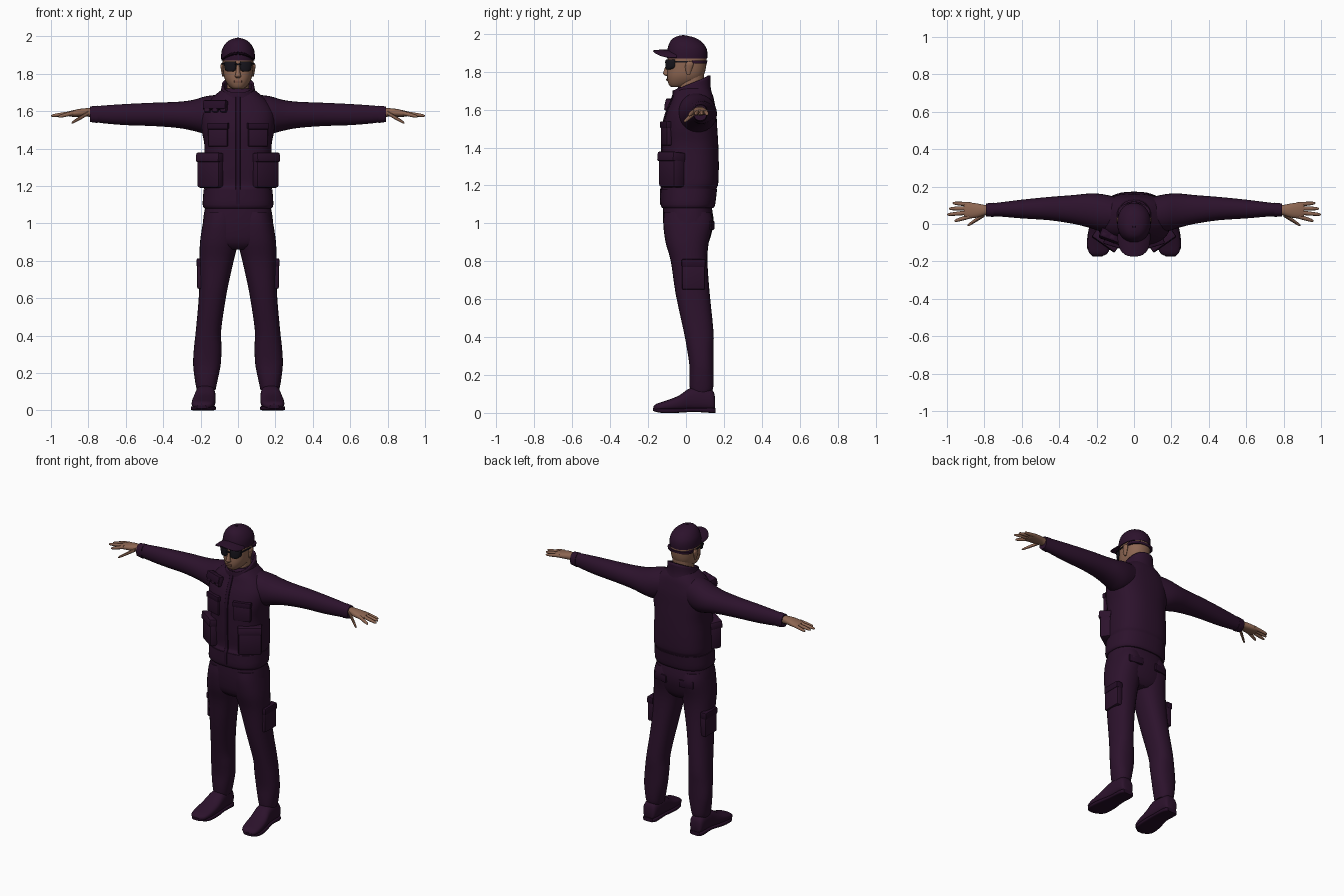
import bpy, bmesh, math
from mathutils import Matrix, Vector

if "Cube" in bpy.data.objects:
    bpy.data.objects.remove(bpy.data.objects["Cube"])

CM = 0.01
AXES = {"x": (0, 1, 2), "y": (1, 0, 2), "z": (2, 0, 1)}
parts = []


def material(name, colour):
    m = bpy.data.materials.new(name)
    m.use_nodes = True
    m.diffuse_color = (*colour, 1)
    bsdf = m.node_tree.nodes["Principled BSDF"]
    bsdf.inputs["Base Color"].default_value = (*colour, 1)
    bsdf.inputs["Roughness"].default_value = 0.8
    return m


CLOTH = material("dark plum cloth", (0.025, 0.006, 0.025))
TRIM = material("darker plum trim", (0.018, 0.004, 0.019))
SKIN = material("brown skin", (0.27, 0.135, 0.085))
LIPS = material("lip brown", (0.19, 0.08, 0.055))
LENS = material("black lens", (0.008, 0.007, 0.011))


def finish(name, bm, mat):
    bmesh.ops.recalc_face_normals(bm, faces=bm.faces)
    mesh = bpy.data.meshes.new(name)
    bm.to_mesh(mesh)
    bm.free()
    mesh.materials.append(mat)
    ob = bpy.data.objects.new(name, mesh)
    bpy.context.collection.objects.link(ob)
    parts.append(ob)
    return ob


def resample(rings, steps):
    """Catmull-Rom pass through the given rings."""
    out = []
    for i in range(len(rings) - 1):
        a, b, c, d = (rings[min(max(j, 0), len(rings) - 1)] for j in range(i - 1, i + 3))
        for s in range(steps):
            t = s / steps
            out.append([q + t / 2 * (r - p + t * (2 * p - 5 * q + 4 * r - w + t * (3 * q - p - 3 * r + w)))
                        for p, q, r, w in zip(a, b, c, d)])
    return out + [rings[-1]]


def loft(name, rings, mat, axis="z", side=1, power=2.3, sides=28, steps=3, caps=True, warp=None):
    """Skin rounded sections (position, low, high, low, high), in centimetres."""
    k, u, v = AXES[axis]
    bm = bmesh.new()
    loops = []
    for pos, u0, u1, v0, v1 in resample(rings, steps):
        loop = []
        for i in range(sides):
            a = math.tau * i / sides
            c, s = (math.copysign(abs(f) ** (2 / power), f) for f in (math.cos(a), math.sin(a)))
            p = Vector((0, 0, 0))
            p[k] = pos
            p[u] = (u0 + u1) / 2 + c * (u1 - u0) / 2
            p[v] = (v0 + v1) / 2 + s * (v1 - v0) / 2
            if warp:
                p = Vector(warp(*p))
            p.x *= side
            loop.append(bm.verts.new(p * CM))
        loops.append(loop)
    for a, b in zip(loops, loops[1:]):
        for i in range(sides):
            j = (i + 1) % sides
            bm.faces.new((a[i], a[j], b[j], b[i]))
    if caps:
        bm.faces.new(loops[0])
        bm.faces.new(loops[-1])
    return finish(name, bm, mat)


def even(rings):
    """Expand (z, half width, back and front) to full symmetric sections."""
    return [(z, -w, w, y0, y1) for z, w, y0, y1 in rings]


def block(name, centre, size, mat, turn=0, tilt=0, side=1, bevel=0.8):
    """Soft-edged box; turn is about z, tilt about x."""
    bm = bmesh.new()
    bmesh.ops.create_cube(bm, size=1)
    rot = Matrix.Rotation(math.radians(turn), 4, "Z") @ Matrix.Rotation(math.radians(tilt), 4, "X")
    bmesh.ops.transform(bm, verts=bm.verts, matrix=Matrix.Scale(CM, 4) @ Matrix.Translation(centre) @ rot
                        @ Matrix.Diagonal((*size, 1)))
    bmesh.ops.bevel(bm, geom=bm.edges[:], offset=bevel * CM, segments=2, affect="EDGES", profile=0.5)
    bmesh.ops.scale(bm, verts=bm.verts, vec=(side, 1, 1))
    return finish(name, bm, mat)


# Jacket body, zip placket and waistband
torso = even([(108, 17.5, -12, 14), (110, 18.5, -13, 15), (118, 18, -13, 16), (121, 18.5, -12, 17),
              (131, 18.3, -12.5, 17.3), (142, 18, -12.5, 17), (150, 19.5, -12.3, 16.5), (158, 20, -10.5, 16),
              (164, 17, -8, 15), (168, 13, -6.5, 14), (172, 8, -4, 12)])
loft("jacket_body", torso, CLOTH, power=2.5, sides=40)
loft("zip_placket", [(z, -1.3, 1.3, y0 - 0.6, y0 + 3) for z, _, _, y0, _ in torso[1:-1]], TRIM, power=6, sides=12)
loft("waistband", [(z, x0 - 0.4, x1 + 0.4, y0 - 0.4, y1 + 0.4) for z, x0, x1, y0, y1 in torso[:3]],
     CLOTH, power=2.5, sides=40)

# Stand-up collar, higher at the back
collar = loft("collar", even([(167, 11.5, -7, 14), (170, 9.5, -7, 13), (174, 8.6, -7, 13)]), CLOTH, caps=False,
              warp=lambda x, y, z: (x, y, z + 0.4 * (y - 3) * (z - 166) / 8))
wall = collar.modifiers.new("thickness", "SOLIDIFY")
wall.thickness = 0.012

# Trouser seat
loft("trouser_seat", even([(86, 8, -7, 9), (90, 18, -10.5, 12), (100, 18.8, -12, 14.5), (109, 17.5, -12, 13.5)]),
     CLOTH, power=2.5)

for side, word in ((1, "left"), (-1, "right")):
    # Sleeve with cuff
    loft(word + "_sleeve", [(8, -4, 14, 150, 169), (17, -4, 16, 148, 168), (24, -2, 16.3, 149.5, 166),
                            (32, 0, 15.5, 151, 165), (45, 2, 14.5, 152, 164.5), (60, 3, 13, 152.5, 163.8),
                            (72, 4, 11.5, 153.5, 163), (78.5, 4.2, 10.8, 154.5, 162.3)],
         CLOTH, axis="x", side=side, power=2.1)
    loft(word + "_cuff", [(75, 3.8, 11.4, 153.6, 162.9), (79, 4, 11, 154.2, 162.5)], CLOTH, axis="x", side=side)

    # Hand: palm, four fingers and a thumb
    loft(word + "_palm", [(76, 5, 10, 156, 161.5), (80, 4.6, 10.2, 157, 161.6), (84, 3.4, 11, 157, 161.3),
                          (89, 3, 11.6, 157, 160.3), (91, 4, 11, 157.5, 159.7)], SKIN, axis="x", side=side, sides=20)
    fingers = {"index": (88, 4, 96, 1.6, 157), "middle": (88, 6.2, 100, 5, 157.5), "ring": (88, 8.4, 99, 8.2, 157.6),
               "little": (87, 10.4, 97, 11.2, 157.4), "thumb": (80, 5, 89, -0.8, 153.6)}
    for finger, (x0, y0, x1, y1, z1) in fingers.items():
        rings = []
        for t, r in ((0, 1.2), (0.5, 1.1), (0.85, 0.85), (0.97, 0.5), (1, 0.1)):
            x, y, z = x0 + t * (x1 - x0), y0 + t * (y1 - y0), 159 + t * (z1 - 159)
            rings.append((x, y - r, y + r, z - r, z + r))
        loft(f"{word}_{finger}", rings, SKIN, axis="x", side=side, sides=10, steps=2, power=2)

    # Trouser leg
    loft(word + "_trouser_leg", [(106, 0.5, 17.5, -11.5, 13), (100, 0, 18.8, -12, 14.3), (90, 0, 20.3, -10.8, 12),
                                 (80, 2.3, 20.6, -8, 11.3), (63, 6, 20.8, -5.5, 12.5), (43, 9, 22.5, -1.2, 14.5),
                                 (34, 8.8, 23.5, 0.5, 14.5), (25, 9.2, 24, 1.8, 14.6), (18, 10.5, 23.3, 1.8, 14.6),
                                 (13, 11.6, 22.5, 2, 14.3), (11, 12, 22, 2.5, 13.5)], CLOTH, side=side)
    block(word + "_thigh_pocket", (19.6, 4, 73), (4.4, 12, 16), CLOTH, side=side)
    block(word + "_thigh_pocket_flap", (19.9, 4, 79), (4.6, 12.6, 4.5), TRIM, side=side)
    block(word + "_back_pocket_flap", (9.5, 12.8, 99), (10, 3, 5), TRIM, turn=-10, side=side)

    # Shoe, sole and heel
    loft(word + "_shoe", [(15.3, 14.5, 20.5, 2, 8), (14, 13, 22, 1, 12), (8, 12.3, 22.5, 1, 14), (2, 12, 23, 1, 13),
                          (-4, 12, 24.3, 1, 9), (-11, 12.5, 24.8, 1, 6.3), (-15.5, 14, 24, 1, 4.8),
                          (-17.2, 17, 21.5, 1.5, 3.3)], CLOTH, axis="y", side=side, power=2.6)
    loft(word + "_sole", [(15.6, 14, 21, 0, 2.5), (13, 12.5, 22.3, 0, 2.6), (4, 12.3, 22.6, 0.5, 2.6),
                          (-5, 11.8, 24.7, 0, 2.4), (-13, 12.8, 25, 0, 2.4), (-17.4, 17, 22, 1, 2.6)],
         TRIM, axis="y", side=side, power=5)

    # Jacket pockets
    block(word + "_hip_pocket", (14.2, -7.5, 127.5), (14.5, 7.5, 17), CLOTH, turn=35, side=side, bevel=1.5)
    block(word + "_hip_pocket_flap", (14.3, -7.8, 135), (15, 8, 5), CLOTH, turn=35, tilt=-6, side=side)
    block(word + "_chest_pocket", (10.5, -10.3, 147), (11, 3, 12), CLOTH, turn=17, side=side)
    block(word + "_chest_pocket_flap", (10.5, -10.4, 152), (11.6, 3.6, 3.5), TRIM, turn=17, side=side, bevel=0.5)

    # Ear, lens and temple arm
    loft(word + "_ear", [(178.5, 7.6, 8.4, 0.5, 2), (181, 7.4, 8.9, -0.3, 3), (184, 7.4, 9.4, -0.3, 4),
                         (185.5, 7.6, 9, 0.8, 3)], SKIN, side=side, sides=12)
    loft(word + "_lens", [(181.2, 2.5, 5.5, -10.9, -9), (182.2, 1.1, 6.9, -11.2, -7), (185, 0.8, 7.4, -11.2, -7),
                          (186.4, 1, 7.3, -11, -7)], LENS, side=side, sides=16, power=3,
         warp=lambda x, y, z: (x, y + 0.04 * x * x, z))
    block(word + "_glasses_arm", (8.1, -3, 185.3), (0.6, 10, 0.9), LENS, turn=-6, side=side, bevel=0.15)

# Radio and pouches on the right shoulder
block("radio_pouch", (-12, -6.8, 163), (13, 5, 5), TRIM, turn=-20, tilt=-15)
for i in range(3):
    block(f"shoulder_pouch_{i + 1}", (-7.5 - 4.3 * i, -9.2 + 1.5 * i, 162.5), (3.6, 3, 6.5), CLOTH, turn=-20, tilt=-15)

# Neck, head and face
loft("neck", even([(165, 6.5, -4, 9.5), (172, 6, -4, 9.2), (180, 6.2, -3, 9.6)]), SKIN)
loft("head", even([(171.8, 2.5, -7.5, -2), (172.8, 4.2, -8.8, 3), (175, 6, -9.7, 7), (178, 7.4, -10, 9.3),
                   (182, 8, -9.8, 10.5), (187, 8.2, -9.6, 10.8), (192, 7.6, -8, 9.5), (196, 4, -5, 5)]), SKIN)
loft("nose", even([(177.8, 1, -10.6, -8), (178.6, 1.7, -11.9, -8), (180, 1.3, -11.9, -8), (184.5, 0.7, -10.2, -8)]),
     SKIN, sides=12)
block("lips", (0, -10, 175.8), (4.2, 0.9, 1.2), LIPS, bevel=0.35)
block("glasses_bridge", (0, -10.8, 185), (3, 0.8, 0.9), LENS, bevel=0.2)

# Cap crown, arched peak, back strap and top button
loft("cap_crown", even([(187, 8.9, -10, 11.2), (190, 9, -10, 11.3), (193, 8.5, -9.5, 10.5), (196, 6.8, -8.3, 8),
                        (198, 4.4, -6.3, 4.5), (199, 1.5, -3.5, 0.5)]), CLOTH, power=2.1)
loft("cap_peak", [(-5, -8.7, 8.7, 190, 191.8), (-10, -8.6, 8.6, 190.2, 191.8), (-14, -7.2, 7.2, 190.4, 191.6),
                  (-16.5, -4.6, 4.6, 190.5, 191.4), (-17.3, -2, 2, 190.7, 191.2)], CLOTH, axis="y", power=3,
     warp=lambda x, y, z: (x, y, z - 0.045 * x * x))
loft("cap_strap", even([(184.4, 8.5, 0, 11.1), (186, 8.7, 0, 11.3)]), CLOTH, steps=1)
block("cap_button", (0, -1.5, 199), (1.4, 1.4, 0.8), CLOTH, bevel=0.3)

# Smooth shading with sharp edges kept
bpy.ops.object.select_all(action="DESELECT")
for ob in parts:
    ob.select_set(True)
bpy.context.view_layer.objects.active = parts[0]
bpy.ops.object.shade_smooth_by_angle(angle=math.radians(40))
